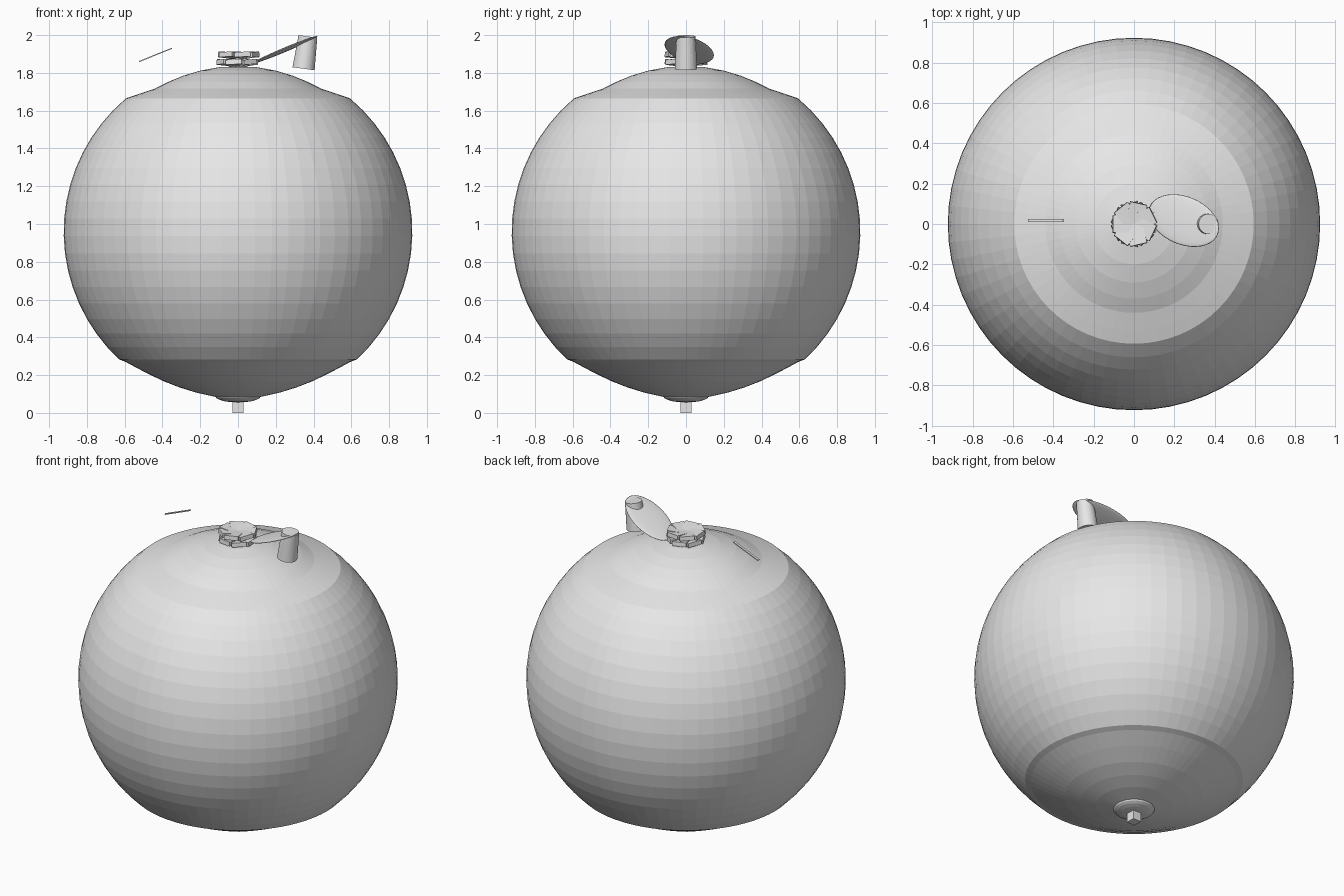
import bpy, bmesh, math
from mathutils import Vector, Matrix

if "Cube" in bpy.data.objects:
    bpy.data.objects.remove(bpy.data.objects["Cube"])

grey = bpy.data.materials.new("light grey")
grey.use_nodes = True
grey.diffuse_color = (0.8, 0.8, 0.8, 1)
grey.node_tree.nodes["Principled BSDF"].inputs["Base Color"].default_value = (0.8, 0.8, 0.8, 1)


def finish(name, bm):
    bmesh.ops.recalc_face_normals(bm, faces=bm.faces)
    mesh = bpy.data.meshes.new(name)
    bm.to_mesh(mesh)
    bm.free()
    mesh.materials.append(grey)
    obj = bpy.data.objects.new(name, mesh)
    bpy.context.collection.objects.link(obj)
    return obj


def lathe(name, profile, steps):
    bm = bmesh.new()
    verts = [bm.verts.new((r, 0, z)) for r, z in profile]
    edges = [bm.edges.new(pair) for pair in zip(verts, verts[1:])]
    bmesh.ops.spin(bm, geom=verts + edges, cent=(0, 0, 0), axis=(0, 0, 1),
                   angle=2 * math.pi, steps=steps)
    bmesh.ops.remove_doubles(bm, verts=bm.verts, dist=0.0005)
    return finish(name, bm)


def box(name, size, matrix):
    bm = bmesh.new()
    bmesh.ops.create_cube(bm, size=1, matrix=matrix @ Matrix.Diagonal((*size, 1)))
    return finish(name, bm)


# Round body with shallow domes pressed into its top and bottom
R, CZ = 0.923, 0.958
sphere = [(R * math.sin(t), CZ - R * math.cos(t))
          for t in [math.radians(43 + 97 * i / 17) for i in range(18)]]
bottom = [(0, 0.075), (0.12, 0.085), (0.22, 0.107), (0.31, 0.135), (0.4, 0.17), (0.5, 0.219), (0.595, 0.27)]
top = [(0.53, 1.687), (0.44, 1.717), (0.37, 1.752), (0.29, 1.785), (0.2, 1.812), (0.1, 1.83), (0, 1.835)]
lathe("body", bottom + sphere + top, 64)

# Small button and square foot underneath
button = [(0.12 * math.sin(t), 0.088 - 0.033 * math.cos(t))
          for t in [math.pi * i / 10 for i in range(11)]]
lathe("bottom_button", button, 32)
box("bottom_foot", (0.058, 0.058, 0.065), Matrix.Translation((0, 0, 0.0325)))

# Two-layer crown of tilted blocks
COUNT = 7
for layer, z in (("lower", 1.848), ("upper", 1.888)):
    shift = 0 if layer == "lower" else math.pi / COUNT
    for i in range(COUNT):
        turn = Matrix.Rotation(2 * math.pi * i / COUNT + shift, 4, "Z")
        tilt = Matrix.Rotation(-0.1, 4, "Y") @ Matrix.Rotation(0.06, 4, "X")
        place = Matrix.Translation((0, 0, z)) @ turn @ tilt @ Matrix.Translation((0.053, 0, 0))
        box(f"crown_{layer}_{i + 1}", (0.106, 0.086, 0.026), place)

# Leaf: a thin slanted ellipse
along, across = Vector((0.168, -0.07, 0.072)), Vector((0.045, 0.11, 0.012))
normal = along.cross(across).normalized() * 0.01
axes = Matrix((along, across, normal)).transposed().to_4x4()
bm = bmesh.new()
bmesh.ops.create_uvsphere(bm, u_segments=40, v_segments=16, radius=1,
                          matrix=Matrix.Translation((0.247, 0.017, 1.922)) @ axes)
leaf = finish("leaf", bm)
for face in leaf.data.polygons:
    face.use_smooth = True

# Stem: a leaning, slightly tapered cylinder
low, high = Vector((0.347, 0, 1.822)), Vector((0.37, 0, 1.993))
lean = (high - low).to_track_quat("Z", "Y").to_matrix().to_4x4()
bm = bmesh.new()
bmesh.ops.create_cone(bm, cap_ends=True, segments=32, radius1=0.059, radius2=0.05,
                      depth=(high - low).length,
                      matrix=Matrix.Translation((low + high) / 2) @ lean)
finish("stem", bm)

# Loose thin strip floating on the right side
box("thin_strip", (0.188, 0.015, 0.006),
    Matrix.Translation((-0.437, 0.018, 1.895)) @ Matrix.Rotation(math.radians(-22), 4, "Y"))
